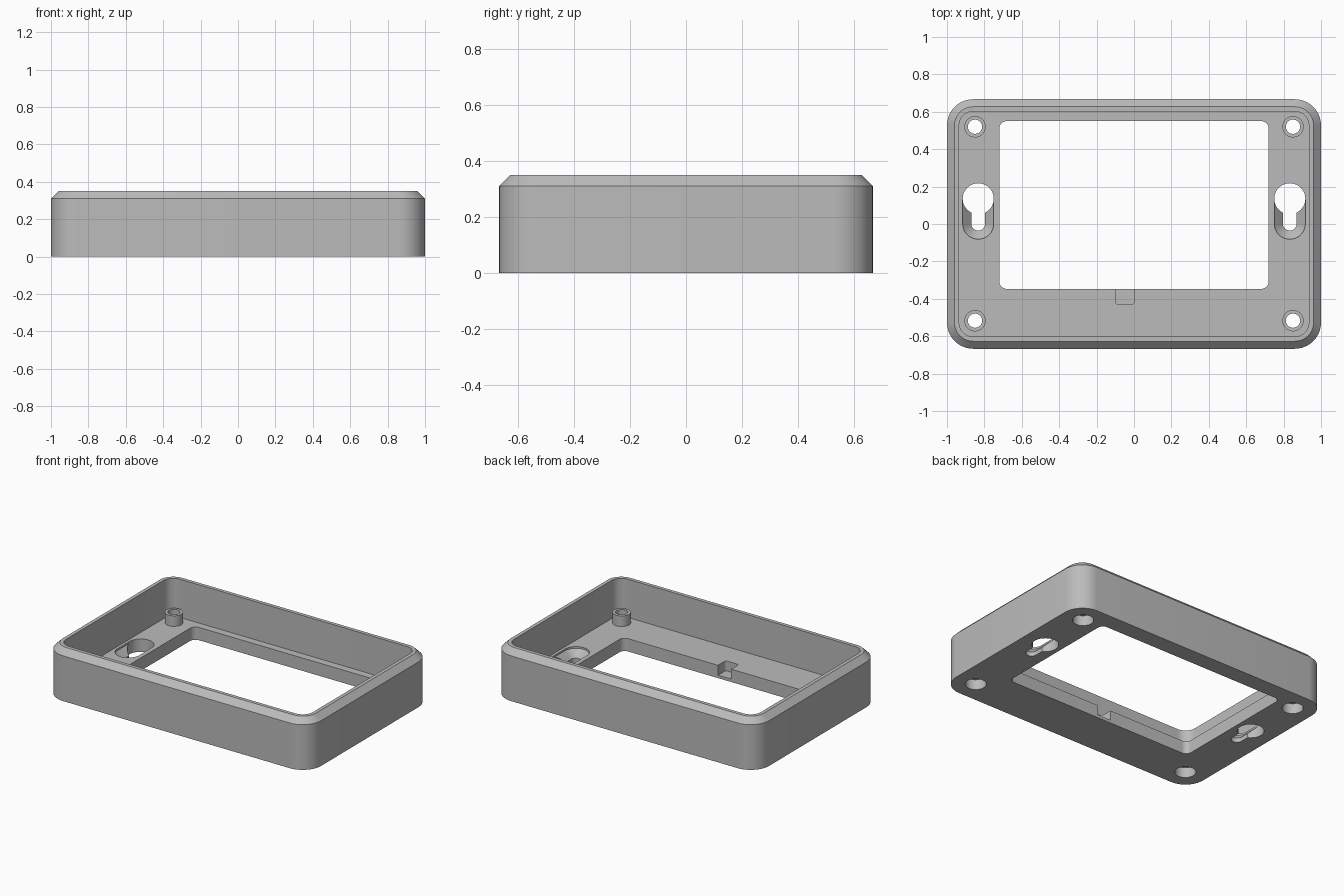
import bpy, bmesh, math

old = bpy.data.objects.get("Cube")
if old:
    bpy.data.objects.remove(old, do_unlink=True)

grey = bpy.data.materials.new("plain grey")
grey.use_nodes = True
colour = (0.5, 0.5, 0.5, 1)
grey.diffuse_color = colour
grey.node_tree.nodes["Principled BSDF"].inputs["Base Color"].default_value = colour


def outline(x0, x1, y0, y1, r, steps=10):
    """Rounded rectangle, counter-clockwise; also makes circles and slots."""
    pts = []
    corners = [(x1 - r, y1 - r), (x0 + r, y1 - r), (x0 + r, y0 + r), (x1 - r, y0 + r)]
    for i, (cx, cy) in enumerate(corners):
        for k in range(steps + 1):
            a = math.pi / 2 * (i + k / steps)
            pts.append((cx + r * math.cos(a), cy + r * math.sin(a)))
    return pts


def centred(hx, hy, r):
    return outline(-hx, hx, -hy, hy, r)


def disc(x, y, r):
    return outline(x - r, x + r, y - r, y + r, r)


def loft(name, levels):
    """Solid through a stack of (height, outline) levels."""
    bm = bmesh.new()
    rings = [[bm.verts.new((x, y, z)) for x, y in pts] for z, pts in levels]
    for low, high in zip(rings, rings[1:]):
        n = len(low)
        for i in range(n):
            j = (i + 1) % n
            bm.faces.new((low[i], low[j], high[j], high[i]))
    bm.faces.new(rings[0][::-1])
    bm.faces.new(rings[-1])
    bmesh.ops.remove_doubles(bm, verts=bm.verts, dist=1e-5)
    bmesh.ops.recalc_face_normals(bm, faces=bm.faces)
    mesh = bpy.data.meshes.new(name)
    bm.to_mesh(mesh)
    bm.free()
    mesh.materials.append(grey)
    obj = bpy.data.objects.new(name, mesh)
    bpy.context.collection.objects.link(obj)
    return obj


def cut(target, levels):
    """Subtract a lofted solid and bake the result."""
    cutter = loft("cutter", levels)
    cutter.hide_render = True
    mod = target.modifiers.new("cut", "BOOLEAN")
    mod.operation = "DIFFERENCE"
    mod.solver = "EXACT"
    mod.object = cutter
    bpy.context.view_layer.objects.active = target
    bpy.ops.object.modifier_apply(modifier=mod.name)
    bpy.data.objects.remove(cutter, do_unlink=True)


def smooth(obj):
    bpy.ops.object.select_all(action="DESELECT")
    obj.select_set(True)
    bpy.context.view_layer.objects.active = obj
    bpy.ops.object.shade_smooth_by_angle(angle=math.radians(30))


HX, HY, TOP, FLOOR = 1.0, 0.667, 0.35, 0.088

# Tray body with a chamfered rim
frame = loft("frame", [
    (0, centred(HX, HY, 0.14)),
    (TOP - 0.04, centred(HX, HY, 0.14)),
    (TOP, centred(HX - 0.04, HY - 0.04, 0.10)),
])

# Cavity, window and cable notch
cavity = centred(HX - 0.065, HY - 0.065, 0.075)
cut(frame, [(FLOOR, cavity), (0.5, cavity)])
window = outline(-0.72, 0.72, -0.347, 0.55, 0.04)
cut(frame, [(-0.1, window), (0.2, window)])
notch = outline(-0.10, 0.0, -0.43, -0.3, 0.015)
cut(frame, [(0.02, notch), (0.2, notch)])

for side in (-1, 1):
    # Keyhole: round entry, narrow slot and a sunken flared track
    kx, ky, kr, slot = side * 0.833, 0.135, 0.083, 0.037
    flare = kr - slot
    narrow = outline(kx - slot, kx + slot, -0.035, ky + slot, slot)
    wide = outline(kx - kr, kx + kr, -0.035 - flare, ky + kr, kr)
    cut(frame, [(-0.1, narrow), (0.03, narrow), (0.03 + flare, wide), (0.2, wide)])
    entry = disc(kx, ky, kr)
    cut(frame, [(-0.1, entry), (0.2, entry)])

    # Screw standoffs, counterbored from underneath
    for end, sy in (("front", -0.517), ("back", 0.52)):
        sx = side * 0.85
        bore, head, post = (disc(sx, sy, r) for r in (0.038, 0.066, 0.057))
        cut(frame, [(-0.1, head), (0.07, head)])
        cut(frame, [(0.0, bore), (0.2, bore)])
        name = end + ("_left" if side > 0 else "_right") + "_standoff"
        standoff = loft(name, [(FLOOR, post), (0.16, post)])
        cut(standoff, [(0.0, bore), (0.3, bore)])
        smooth(standoff)

smooth(frame)
